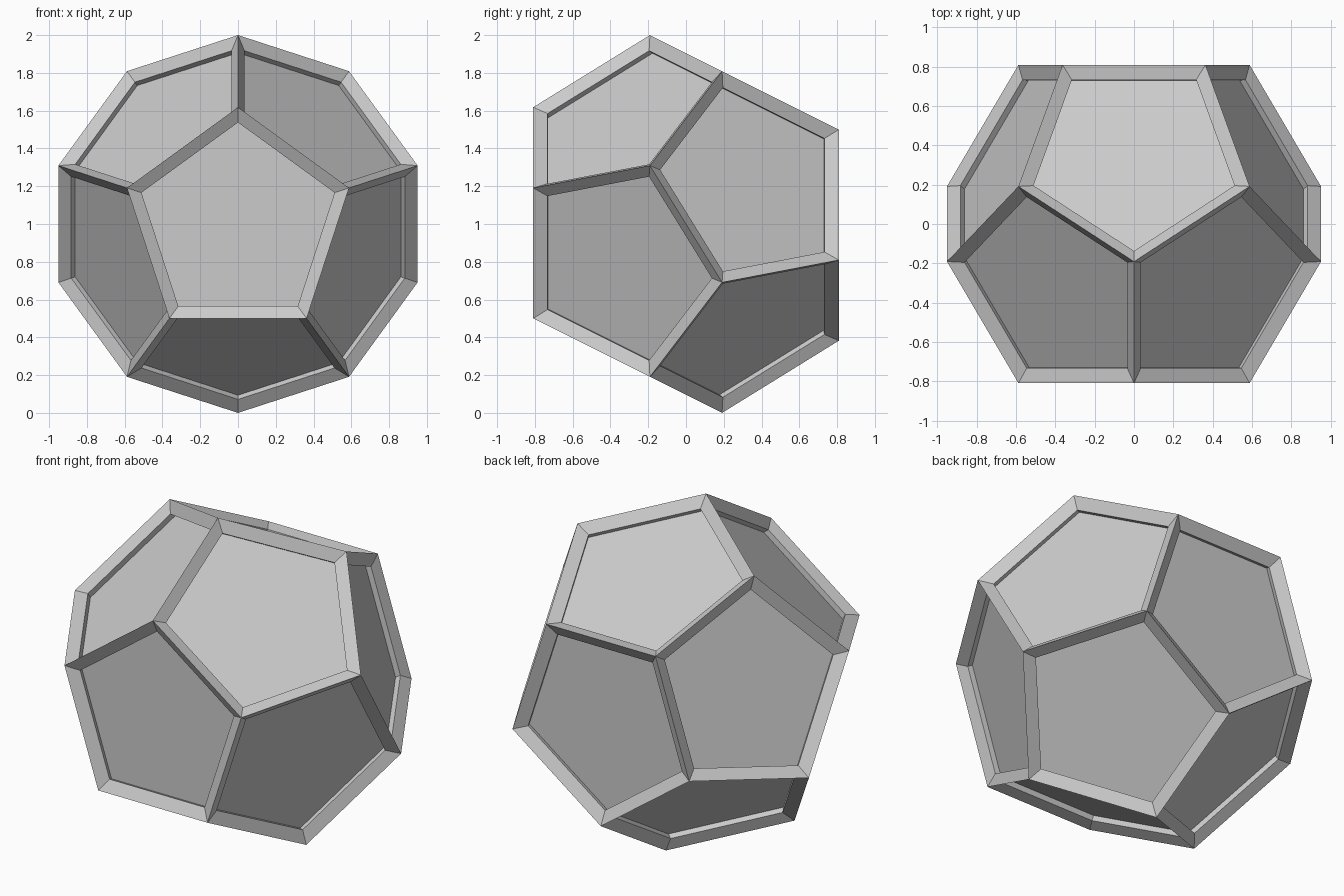
import bpy, bmesh
from math import cos, sin, radians
from mathutils import Vector

if "Cube" in bpy.data.objects:
    bpy.data.objects.remove(bpy.data.objects["Cube"])

RIM_WIDTH, RIM_DEPTH = 0.065, 0.04      # sloped frame around each pentagon
WALL_DEPTH, UNDERCUT = 0.032, 0.0122    # undercut wall below the frame

bm = bmesh.new()

# Regular dodecahedron with a pentagon facing front: rings of five points, mirrored through the centre
for radius, y in ((0.618, -0.809), (1.0, -0.191)):
    for i in range(5):
        a = radians(90 + 72 * i)
        p = Vector((radius * cos(a), y, radius * sin(a)))
        bm.verts.new(p)
        bm.verts.new(-p)
bmesh.ops.convex_hull(bm, input=bm.verts[:])
bmesh.ops.dissolve_limit(bm, angle_limit=radians(5), verts=bm.verts[:], edges=bm.edges[:])
bmesh.ops.recalc_face_normals(bm, faces=bm.faces[:])

# Rims sloping inward from every edge
panels = bm.faces[:]
bmesh.ops.inset_individual(bm, faces=panels, thickness=RIM_WIDTH, depth=-RIM_DEPTH,
                           use_even_offset=True)

# Recessed panels, slightly wider than their opening
for face in bmesh.ops.extrude_discrete_faces(bm, faces=panels)["faces"]:
    face.normal_update()
    n, c = face.normal.copy(), face.calc_center_median()
    for v in face.verts:
        out = (v.co - c).normalized() * UNDERCUT / cos(radians(36))
        v.co += out - n * WALL_DEPTH

bmesh.ops.translate(bm, verts=bm.verts[:], vec=(0, 0, 1))
mesh = bpy.data.meshes.new("framed_dodecahedron")
bm.to_mesh(mesh)
bm.free()
bpy.context.collection.objects.link(bpy.data.objects.new("framed_dodecahedron", mesh))
